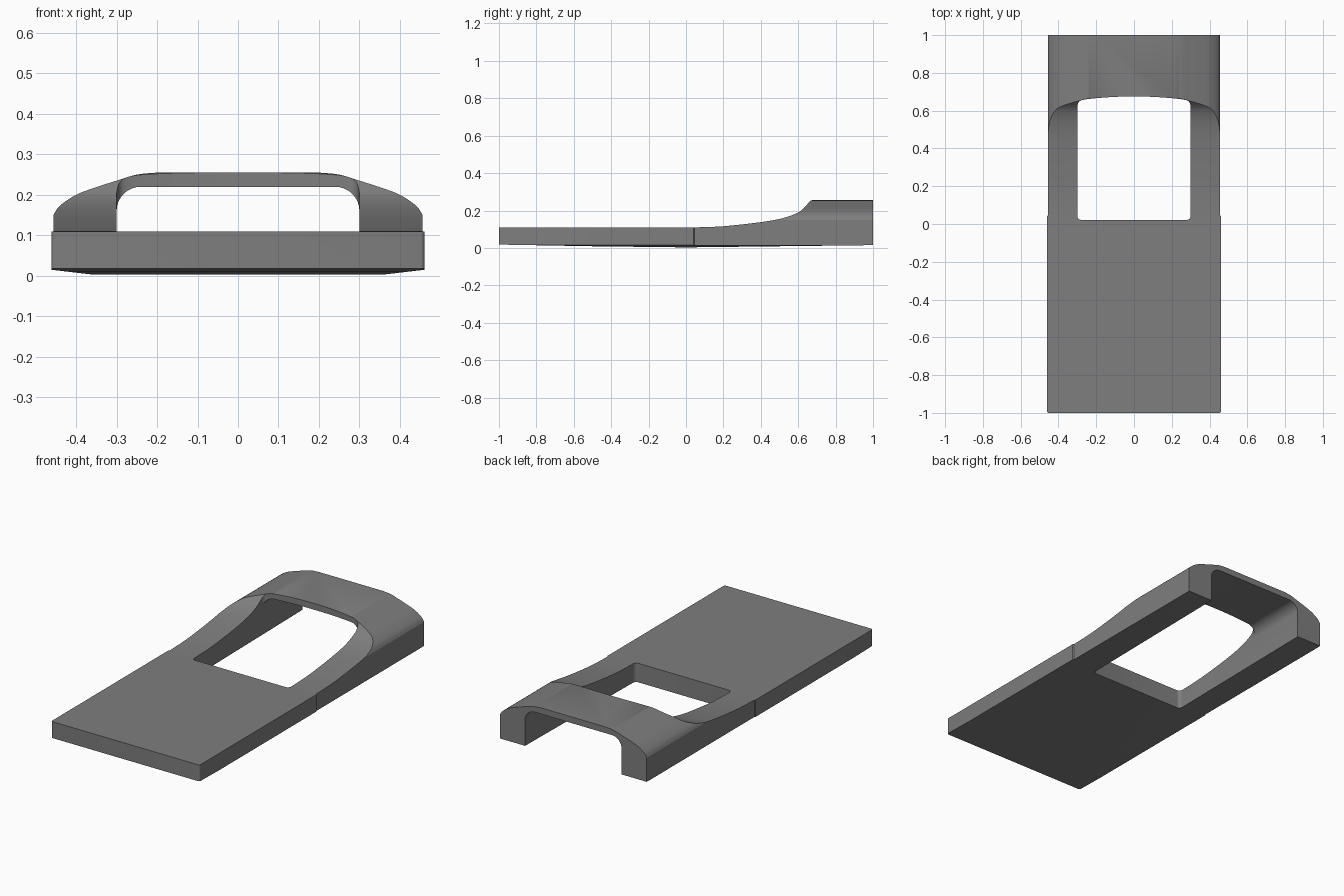
import bpy, bmesh, math

cube = bpy.data.objects.get("Cube")
if cube:
    bpy.data.objects.remove(cube)

grey = bpy.data.materials.new("plain_grey")
grey.use_nodes = True
colour = (0.21, 0.21, 0.21, 1)
grey.diffuse_color = colour
grey.node_tree.nodes["Principled BSDF"].inputs["Base Color"].default_value = colour


def prism(name, points, axis, start, end):
    """Extrude a closed 2D outline along x, y or z."""
    place = {"x": lambda a, b, t: (t, a, b),
             "y": lambda a, b, t: (a, t, b),
             "z": lambda a, b, t: (a, b, t)}[axis]
    bm = bmesh.new()
    rings = [[bm.verts.new(place(a, b, t)) for a, b in points] for t in (start, end)]
    n = len(points)
    bm.faces.new(rings[0])
    bm.faces.new(rings[1][::-1])
    for i in range(n):
        j = (i + 1) % n
        bm.faces.new((rings[0][j], rings[0][i], rings[1][i], rings[1][j]))
    bmesh.ops.recalc_face_normals(bm, faces=bm.faces)
    mesh = bpy.data.meshes.new(name)
    bm.to_mesh(mesh)
    bm.free()
    mesh.materials.append(grey)
    obj = bpy.data.objects.new(name, mesh)
    bpy.context.collection.objects.link(obj)
    return obj


def mirrored(half):
    """Complete a right-hand outline with its mirror image."""
    return half + [(-x, v) for x, v in reversed(half)]


def spline(pts, steps=6):
    """Smooth open curve through the points."""
    out = []
    for i in range(len(pts) - 1):
        p = [pts[max(i - 1, 0)], pts[i], pts[i + 1], pts[min(i + 2, len(pts) - 1)]]
        for s in range(steps):
            t = s / steps
            out.append(tuple(0.5 * (2 * b + (c - a) * t + (2 * a - 5 * b + 4 * c - d) * t * t
                             + (3 * b - a - 3 * c + d) * t ** 3) for a, b, c, d in zip(*p)))
    return out + [pts[-1]]


def arc(cx, cy, r, a0, a1, n=6):
    return [(cx + r * math.cos(math.radians(a0 + (a1 - a0) * i / n)),
             cy + r * math.sin(math.radians(a0 + (a1 - a0) * i / n))) for i in range(n + 1)]


# Arched cross-section with a shallow keel
shoulder = spline([(0.456, 0.15), (0.44, 0.173), (0.40, 0.2), (0.35, 0.219),
                   (0.30, 0.235), (0.25, 0.25), (0.20, 0.255)])
section = mirrored([(0.35, 0.002), (0.47, 0.016), (0.47, 0.12)] + shoulder)
body = prism("handle_plate", section, "y", -1.1, 1.1)

# Side silhouette: flat plate sweeping up to the raised band
sweep = spline([(0.05, 0.11), (0.2, 0.116), (0.4, 0.138), (0.52, 0.16), (0.6, 0.19),
                (0.64, 0.224), (0.66, 0.248), (0.675, 0.2555)])
silhouette = prism("side_cutter", [(-1, 0.018), (-0.5, 0.009), (0, 0.003), (0.5, 0.009), (1, 0.015),
                                   (1, 0.2555)] + sweep[::-1] + [(-1, 0.11)], "x", -1, 1)

# Plan outline, very slightly wider along the plate
plan = prism("plan_cutter", mirrored(arc(0.451, -0.99, 0.01, -90, 0, 4)
                                     + [(0.461, 0.04), (0.456, 0.045), (0.456, 1.1)]),
             "z", -0.1, 0.4)

# Open tunnel under the band, behind the window
tunnel = prism("tunnel_cutter", mirrored([(0.30, -0.1)] + arc(0.24, 0.16, 0.06, 0, 90, 8)),
               "y", 0.4, 1.2)

# Window through the plate with rounded corners
back_edge = spline([(0.3, 0.62), (0.293, 0.645), (0.27, 0.657), (0.2, 0.666), (0.1, 0.673), (0.02, 0.675)])
window = prism("window_cutter", mirrored(arc(0.28, 0.042, 0.02, -90, 0) + back_edge),
               "z", -0.1, 0.4)

for cutter, operation in ((silhouette, "INTERSECT"), (plan, "INTERSECT"),
                          (tunnel, "DIFFERENCE"), (window, "DIFFERENCE")):
    mod = body.modifiers.new(cutter.name, "BOOLEAN")
    mod.object = cutter
    mod.operation = operation
    mod.solver = "EXACT"
    cutter.hide_render = True

# Apply the cuts, remove the helpers and smooth the curved surfaces
bpy.ops.object.select_all(action="DESELECT")
bpy.context.view_layer.objects.active = body
body.select_set(True)
for mod in list(body.modifiers):
    bpy.ops.object.modifier_apply(modifier=mod.name)
for cutter in (silhouette, plan, tunnel, window):
    bpy.data.objects.remove(cutter)
bpy.ops.object.shade_smooth_by_angle(angle=math.radians(30))
